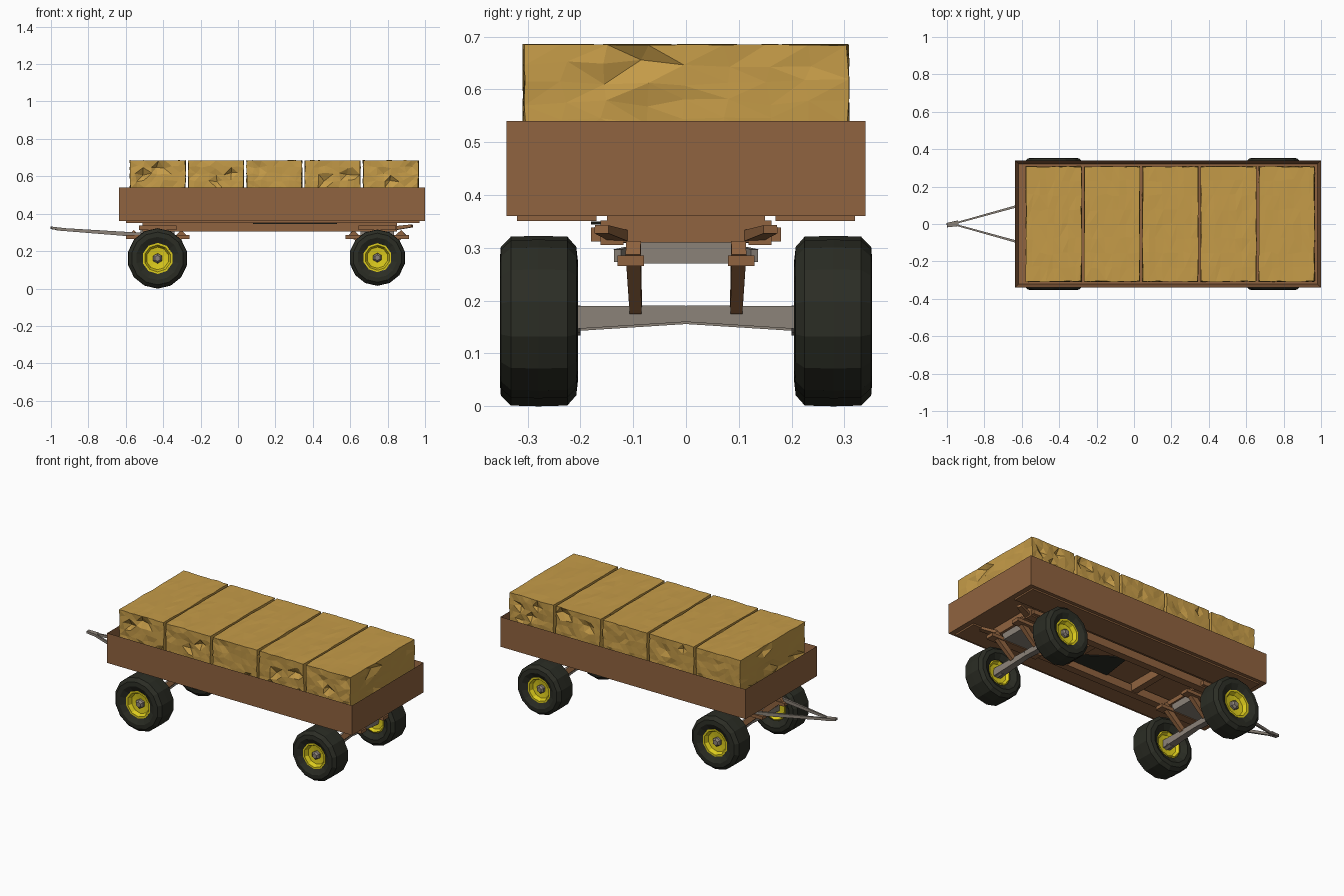
import bpy, bmesh, math, random
from mathutils import Vector

random.seed(4)
old = bpy.data.objects.get("Cube")
if old:
    bpy.data.objects.remove(old, do_unlink=True)


def material(name, rgb):
    m = bpy.data.materials.new(name)
    m.use_nodes = True
    m.diffuse_color = (*rgb, 1)
    m.node_tree.nodes["Principled BSDF"].inputs["Base Color"].default_value = (*rgb, 1)
    return m


STRAW = material("straw", (0.56, 0.33, 0.065))
WOOD = material("brown wood", (0.28, 0.125, 0.05))
RUBBER = material("black rubber", (0.024, 0.026, 0.018))
YELLOW = material("yellow rim", (0.72, 0.6, 0.012))
STEEL = material("grey steel", (0.26, 0.225, 0.19))


def finish(bm, name, mat):
    bmesh.ops.recalc_face_normals(bm, faces=bm.faces)
    me = bpy.data.meshes.new(name)
    bm.to_mesh(me)
    bm.free()
    me.materials.append(mat)
    ob = bpy.data.objects.new(name, me)
    bpy.context.collection.objects.link(ob)
    return ob


def cuboid(lo, hi):
    bm = bmesh.new()
    bmesh.ops.create_cube(bm, size=1)
    lo, hi = Vector(lo), Vector(hi)
    for v in bm.verts:
        v.co = (lo + hi) / 2 + v.co * (hi - lo)
    return bm


def box(name, lo, hi, mat):
    return finish(cuboid(lo, hi), name, mat)


def bar(name, a, b, wide, tall, mat, end=1.0):
    """Rectangular bar from a to b, its far end scaled by end."""
    a, b = Vector(a), Vector(b)
    d = (b - a).normalized()
    side = d.cross(Vector((0, 0, 1)))
    side = side.normalized() if side.length > 0.01 else Vector((1, 0, 0))
    up = side.cross(d)
    bm = bmesh.new()
    rings = []
    for p, s in ((a, 1), (b, end)):
        rings.append([bm.verts.new(p + side * i * wide * s / 2 + up * j * tall * s / 2)
                      for i, j in ((-1, -1), (1, -1), (1, 1), (-1, 1))])
    for i in range(4):
        k = (i + 1) % 4
        bm.faces.new((rings[0][i], rings[0][k], rings[1][k], rings[1][i]))
    bm.faces.new(rings[0])
    bm.faces.new(rings[1])
    return finish(bm, name, mat)


def lathe(name, profile, centre, sides, mat):
    """Spin a closed (radius, y) profile round the y axis."""
    bm = bmesh.new()
    rings = []
    for i in range(sides):
        t = math.tau * (i + 0.5) / sides
        rings.append([bm.verts.new(Vector(centre) + Vector((r * math.cos(t), y, r * math.sin(t))))
                      for r, y in profile])
    n = len(profile)
    for i in range(sides):
        p, q = rings[i], rings[(i + 1) % sides]
        for j in range(n):
            k = (j + 1) % n
            bm.faces.new((p[j], p[k], q[k], q[j]))
    return finish(bm, name, mat)


# Open wagon bed, hollowed from the top
bm = cuboid((-0.635, -0.34, 0.36), (1.0, 0.34, 0.54))
top = max(bm.faces, key=lambda f: f.calc_center_median().z)
bmesh.ops.inset_individual(bm, faces=[top], thickness=0.026)
for v in top.verts:
    v.co.z = 0.39
finish(bm, "wagon_bed", WOOD)


# Crumbly straw bales laid across the bed
def bale(name, x0, x1):
    lo, hi = Vector((x0, -0.31, 0.392)), Vector((x1, 0.31, 0.686))
    bm = cuboid(lo, hi)
    mid = (lo + hi) / 2
    bmesh.ops.subdivide_edges(bm, edges=bm.edges, cuts=7, use_grid_fill=True)
    for v in bm.verts:
        on = [abs(abs(v.co[i] - mid[i]) - (hi[i] - lo[i]) / 2) < 0.001 for i in range(3)]
        for i in range(3):
            sign = 1 if v.co[i] > mid[i] else -1
            if on[i]:
                depth = 0.003 if i == 2 else 0.006
                if sum(on) == 1 and i != 2 and random.random() < 0.15:
                    depth = 0.025
                v.co[i] -= sign * random.uniform(0, depth)
            else:
                v.co[i] += random.uniform(-0.008, 0.008)
    bmesh.ops.triangulate(bm, faces=bm.faces)
    finish(bm, name, STRAW)


for i in range(5):
    start = -0.58 + i * 0.3115
    bale(f"straw_bale_{i + 1}", start, start + 0.302)

# Rails and cross beams under the bed
for s, side in ((1, "left"), (-1, "right")):
    box(f"{side}_rail", (-0.51, s * 0.14 - 0.022, 0.305), (0.85, s * 0.14 + 0.022, 0.352), WOOD)
    box(f"{side}_skirt", (-0.6, s * 0.245 - 0.075, 0.351), (0.97, s * 0.245 + 0.075, 0.362), WOOD)
for i, x in enumerate((-0.49, -0.1, 0.38, 0.83)):
    box(f"cross_beam_{i + 1}", (x - 0.02, -0.15, 0.31), (x + 0.02, 0.15, 0.362), WOOD)

# Dark patch below the floor
bm = bmesh.new()
patch = bm.faces.new([bm.verts.new(p) for p in
                      ((0.12, 0.1, 0.35), (0.53, -0.18, 0.35), (0.08, -0.18, 0.35))])
extruded = bmesh.ops.extrude_face_region(bm, geom=[patch])
for v in extruded["geom"]:
    if isinstance(v, bmesh.types.BMVert):
        v.co.z -= 0.006
finish(bm, "underside_patch", RUBBER)

# Axles, their carriers and wheels
for end, x, radius, z in (("front", -0.43, 0.16, 0.161), ("rear", 0.745, 0.149, 0.165)):
    for s, side in ((1, "left"), (-1, "right")):
        bar(f"{end}_{side}_axle", (x, s * 0.29, z), (x, 0, z + 0.01), 0.05, 0.048, STEEL, 0.65)
        for d in (-1, 1):
            bar(f"{end}_{side}_strut_{'fore' if d < 0 else 'aft'}", (x + d * 0.14, s * 0.1, 0.3),
                (x + d * 0.015, s * 0.095, z + 0.02), 0.028, 0.036, WOOD, 0.8)
        bar(f"{end}_{side}_spring", (x - 0.17, s * 0.105, 0.275), (x + 0.17, s * 0.105, 0.275),
            0.05, 0.02, WOOD)

        def out(profile):
            return [(r * radius, s * y) for r, y in profile]

        c = (x, 0, z)
        lathe(f"{end}_{side}_tyre", out(((0.5, 0.225), (0.72, 0.205), (0.88, 0.208), (1, 0.225),
              (1.01, 0.28), (1, 0.332), (0.88, 0.351), (0.72, 0.353), (0.5, 0.335))), c, 14, RUBBER)
        lathe(f"{end}_{side}_rim", out(((0.52, 0.23), (0.52, 0.338), (0.45, 0.338), (0.38, 0.315),
              (0.12, 0.31), (0.12, 0.245), (0.38, 0.24), (0.46, 0.225))), c, 10, YELLOW)
        lathe(f"{end}_{side}_hub", out(((0.001, 0.2), (0.17, 0.2), (0.17, 0.325), (0.1, 0.336),
              (0.001, 0.336))), c, 6, STEEL)
    box(f"{end}_bolster", (x - 0.1, -0.18, 0.312), (x + 0.1, 0.18, 0.338), WOOD)
    box(f"{end}_steel_plate", (x - 0.09, -0.09, 0.27), (x + 0.09, 0.09, 0.312), STEEL)

# Rear bumper blocks
for s, side in ((1, "left"), (-1, "right")):
    bar(f"{side}_rear_block", (0.82, s * 0.12, 0.32), (0.93, s * 0.16, 0.335), 0.04, 0.022, WOOD, 0.7)

# Drawbar: two converging rods and a hooked tip
for s, side in ((1, "left"), (-1, "right")):
    bar(f"{side}_draw_rod", (-0.5, s * 0.13, 0.285), (-0.97, 0, 0.318), 0.014, 0.024, STEEL, 0.6)
bar("draw_hook", (-0.94, 0.004, 0.316), (-1.0, -0.006, 0.325), 0.03, 0.016, STEEL, 0.8)
